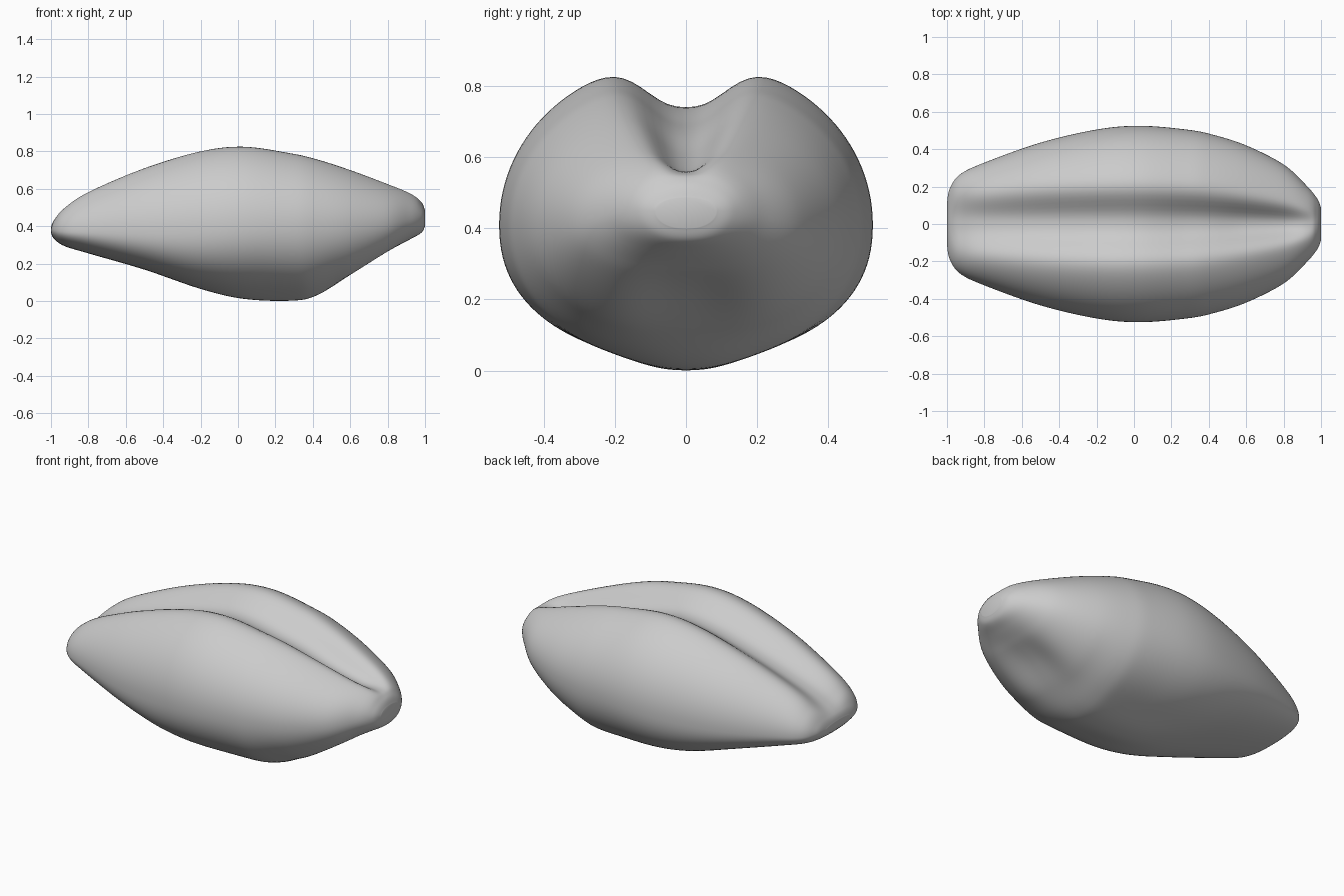
import bpy, bmesh
from math import cos, pi, exp

cube = bpy.data.objects.get("Cube")
if cube:
    bpy.data.objects.remove(cube)

AROUND = 128   # points around each cross-section
STEPS = 8      # rings between two stations

# Stations along the grain: x, top z, widest z, bottom z, half width, crease depth, crease width
STATIONS = [
    (-1, .395, .38, .365, .11, .0, .12),
    (-.985, .43, .38, .335, .19, .015, .12),
    (-.93, .495, .375, .295, .265, .05, .13),
    (-.8, .582, .375, .255, .328, .08, .13),
    (-.5, .71, .385, .168, .435, .11, .14),
    (-.2, .80, .40, .065, .505, .12, .145),
    (.03, .825, .41, .012, .525, .12, .145),
    (.28, .79, .41, .002, .505, .125, .135),
    (.42, .758, .41, .03, .478, .12, .125),
    (.6, .70, .41, .14, .42, .11, .105),
    (.8, .625, .42, .265, .318, .075, .08),
    (.92, .575, .44, .33, .208, .03, .06),
    (.98, .53, .45, .365, .135, .0, .05),
    (1, .485, .45, .40, .085, .0, .05),
]


def bump(x, centre, radius, power=2):
    """Soft hill of height one."""
    return exp(-abs((x - centre) / radius) ** power)


def spline(a, b, c, d, t):
    """Smooth value between b and c."""
    return b + t / 2 * (c - a + t * (2*a - 5*b + 4*c - d + t * (3*(b - c) + d - a)))


def half_outline(us, half_width, height, depth, width, power):
    """Rounded half section with a central hollow (or ridge), scaled to the given height."""
    hs = []
    for u in us:
        h = max(0, 1 - abs(u) ** power) ** (1 / power) * height
        hs.append(h - depth * bump(u * half_width, 0, width, 2.4))
    scale = height / max(hs)
    return [h * scale for h in hs]


def section(x, top, mid, bottom, half_width, depth, width):
    """One closed ring: creased two-lobed top, underside with a keel and a germ pit."""
    half = AROUND // 2
    us = [cos(pi * i / half) for i in range(half + 1)]
    upper = half_outline(us, half_width, top - mid, depth, width, 2.03)
    hollow = .045 * bump(x, .7, .17) - .03 * bump(x, .15, .3)
    fullness = 2.15 + .5 * bump(x, -.5, .4)
    lower = half_outline(us, half_width, mid - bottom, hollow, .16, fullness)
    ring = [(x, u * half_width, mid + h) for u, h in zip(us, upper)]
    ring += [(x, u * half_width, mid - h) for u, h in zip(us[::-1], lower[::-1])][1:-1]
    return ring


# Rings interpolated between the stations
rings = []
last = len(STATIONS) - 1
for i in range(last):
    keys = [STATIONS[min(max(i + k, 0), last)] for k in (-1, 0, 1, 2)]
    for s in range(STEPS):
        rings.append([spline(*v, s / STEPS) for v in zip(*keys)])
rings.append(STATIONS[last])

# Grain body
bm = bmesh.new()
loops = [[bm.verts.new(p) for p in section(*r)] for r in rings]
for a, b in zip(loops, loops[1:]):
    for i in range(AROUND):
        j = (i + 1) % AROUND
        bm.faces.new((a[i], a[j], b[j], b[i]))
bm.faces.new(loops[0])
bm.faces.new(loops[-1])
bmesh.ops.recalc_face_normals(bm, faces=bm.faces)
mesh = bpy.data.meshes.new("grain_body")
bm.to_mesh(mesh)
bm.free()
grain = bpy.data.objects.new("grain_body", mesh)
bpy.context.collection.objects.link(grain)

# Plain grey skin
grey = bpy.data.materials.new("plain_grey")
grey.use_nodes = True
colour = (.6, .6, .6, 1)
grey.diffuse_color = colour
grey.node_tree.nodes["Principled BSDF"].inputs["Base Color"].default_value = colour
mesh.materials.append(grey)

# Smooth shading all over
for face in mesh.polygons:
    face.use_smooth = True
